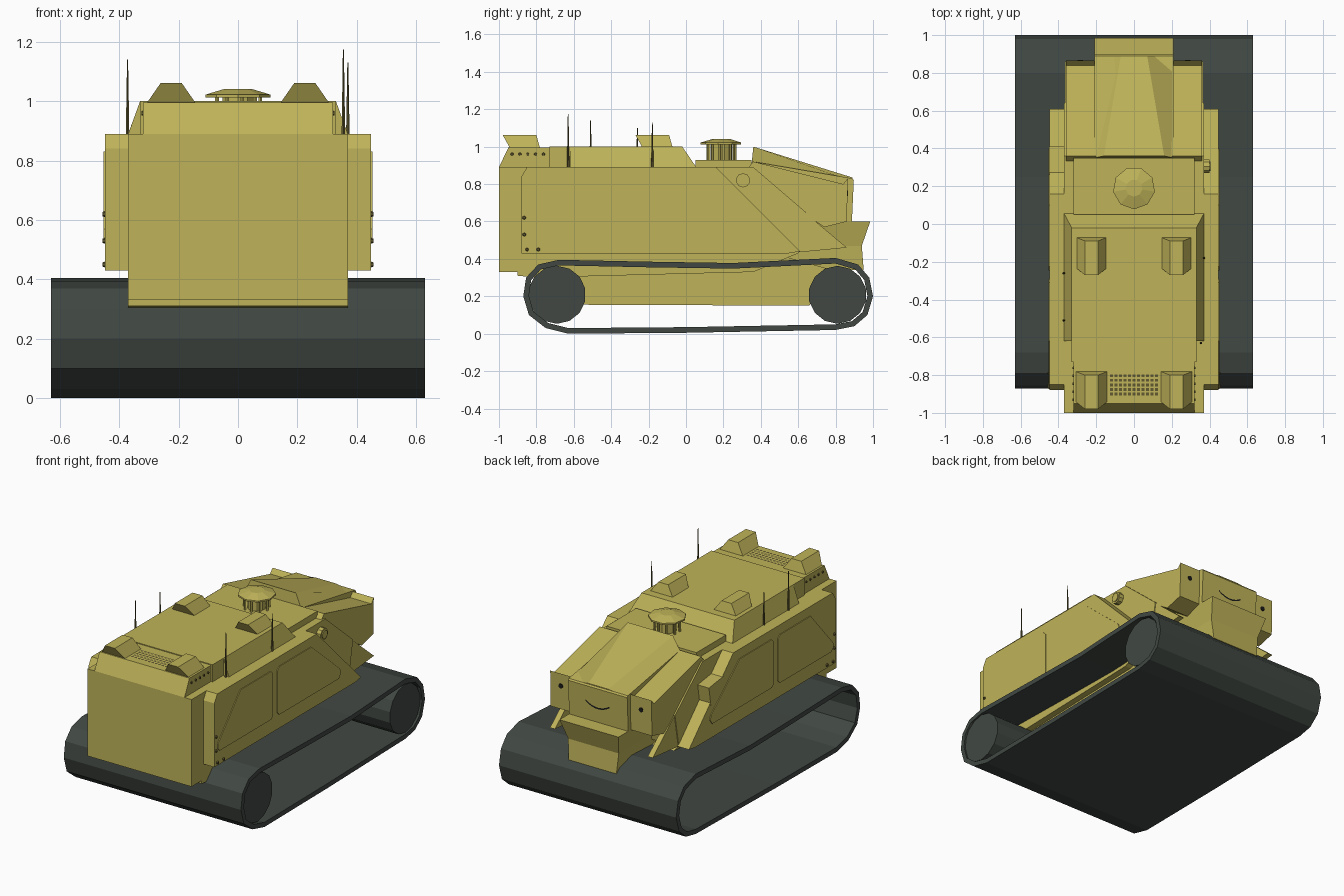
import bpy, bmesh, math
from mathutils import Vector

if "Cube" in bpy.data.objects:
    bpy.data.objects.remove(bpy.data.objects["Cube"])


def material(name, rgb):
    m = bpy.data.materials.new(name)
    m.use_nodes = True
    m.diffuse_color = (*rgb, 1)
    m.node_tree.nodes["Principled BSDF"].inputs["Base Color"].default_value = (*rgb, 1)
    return m


YELLOW = material("khaki_yellow", (0.52, 0.45, 0.10))
RUBBER = material("dark_green_grey", (0.052, 0.064, 0.055))
BLACK = material("black", (0.01, 0.01, 0.01))
BRONZE = material("dull_olive", (0.12, 0.10, 0.03))


def finish(name, bm, mat):
    bmesh.ops.recalc_face_normals(bm, faces=bm.faces)
    me = bpy.data.meshes.new(name)
    bm.to_mesh(me)
    bm.free()
    me.materials.append(mat)
    ob = bpy.data.objects.new(name, me)
    bpy.context.collection.objects.link(ob)
    return ob


def loft(name, a, b, mat=YELLOW):
    """Solid between two rings with the same number of points."""
    bm = bmesh.new()
    ra, rb = [bm.verts.new(p) for p in a], [bm.verts.new(p) for p in b]
    bm.faces.new(ra)
    bm.faces.new(rb)
    for i in range(len(ra)):
        j = (i + 1) % len(ra)
        bm.faces.new((ra[i], ra[j], rb[j], rb[i]))
    return finish(name, bm, mat)


def prism(name, yz, x0, x1, mat=YELLOW):
    """Side profile extruded across the width."""
    return loft(name, [(x0, *p) for p in yz], [(x1, *p) for p in yz], mat)


def rect(x0, x1, y0, y1, z):
    return [(x0, y0, z), (x1, y0, z), (x1, y1, z), (x0, y1, z)]


def box(name, x0, x1, y0, y1, z0, z1, mat=YELLOW):
    return loft(name, rect(x0, x1, y0, y1, z0), rect(x0, x1, y0, y1, z1), mat)


def cone(name, start, axis, r0, r1, depth, sides, mat=YELLOW):
    bm = bmesh.new()
    bmesh.ops.create_cone(bm, cap_ends=True, segments=sides, radius1=r0, radius2=r1, depth=depth)
    d = Vector(axis).normalized()
    rot = d.to_track_quat("Z", "Y").to_matrix().to_4x4()
    bmesh.ops.transform(bm, matrix=rot, verts=bm.verts)
    bmesh.ops.translate(bm, vec=Vector(start) + d * depth / 2, verts=bm.verts)
    return finish(name, bm, mat)


# Full-width track belt: a hollow loop open at both sides
outer = [(-.87, .2), (-.855, .3), (-.79, .37), (-.68, .395), (-.2, .385), (.25, .378),
         (.8, .405), (.92, .37), (.98, .3), (1, .2), (.97, .1), (.9, .04), (.8, .02),
         (0, .005), (-.63, 0), (-.75, .03), (-.84, .1)]
T = .03
inner = []
for i, p in enumerate(outer):
    before, after = Vector(outer[i - 1]), Vector(outer[(i + 1) % len(outer)])
    d = (after - before).normalized()
    inner.append((p[0] + d.y * T, p[1] - d.x * T))
bm = bmesh.new()
rings = [[bm.verts.new((x, *p)) for p in ring] for x, ring in
         ((-.63, outer), (.63, outer), (.63, inner), (-.63, inner))]
for r in range(4):
    a, b = rings[r], rings[(r + 1) % 4]
    for i in range(len(outer)):
        j = (i + 1) % len(outer)
        bm.faces.new((a[i], a[j], b[j], b[i]))
finish("track_belt", bm, RUBBER)

# Drum wheels, on one side only
for name, y in (("front_wheel", -.69), ("back_wheel", .81)):
    cone(name, (.3, y, .208), (1, 0, 0), .155, .155, .32, 14, RUBBER)

# Hull
prism("hull", [(-1, .33), (-1, .89), (.36, .89), (.64, .65), (.6, .43), (.36, .33),
               (-.8, .3), (-.9, .31), (-.9, .33)], -.37, .37)
prism("lower_tub", [(-.75, .31), (-.58, .155), (.66, .15), (.75, .35), (.5, .42)], -.33, .33)

# Raised cabin roof with sloping sides and a sloping back
loft("cabin", rect(-.37, .37, -.62, .055, .89), rect(-.33, .33, -.62, -.02, 1.0))
box("cabin_middle", -.33, .33, -.73, -.6, .88, 1.0)
loft("front_roof", rect(-.32, .32, -1, -.72, .89), rect(-.32, .32, -.95, -.72, .995))

# Tapered roof pods with an overhanging front
for s in (-1, 1):
    for name, y in (("front_pod", -.98), ("middle_pod", -.27)):
        foot = [(s * .14, y + .04), (s * .31, y + .04), (s * .31, y + .2), (s * .14, y + .2)]
        cap = [(s * .19, y), (s * .26, y), (s * .26, y + .18), (s * .19, y + .18)]
        loft(name, [(*p, .99) for p in foot], [(*p, 1.062) for p in cap])

# Roof grille
bm = bmesh.new()
for i in range(11):
    for j in range(5):
        x, y = (i - 5) * .024, -.9 + j * .024
        bm.faces.new([bm.verts.new(p) for p in rect(x - .008, x + .008, y - .007, y + .007, .9975)])
finish("roof_grille", bm, BRONZE)

# Sponsons, side panels and bolts
sponson = [(-.88, .43), (-.88, .84), (-.85, .89), (.16, .89), (.61, .44), (.55, .43)]
panels = [[(-.85, .57), (-.62, .83), (-.31, .83), (-.29, .81), (-.29, .54), (-.31, .52),
           (-.83, .52), (-.85, .54)],
          [(-.245, .54), (-.245, .81), (-.225, .83), (.1, .83), (.39, .58), (.4, .55),
           (.38, .52), (-.225, .52)]]
for s in (-1, 1):
    prism("sponson", sponson, s * .36, s * .448)
    for p in panels:
        prism("side_panel", p, s * .44, s * .453)
    for y, z in ((-.865, .62), (-.865, .53), (-.85, .45), (-.79, .45)):
        cone("side_bolt", (s * .445, y, z), (s, 0, 0), .011, .007, .012, 6, BRONZE)
    for i in range(5):
        cone("roof_bolt", (s * .315, -.93 + i * .042, .96), (s, 0, 0), .01, .007, .01, 6, BRONZE)
    # Pointed fin behind the hull side
    prism("side_fin", [(.55, .72), (.86, .46), (.6, .435), (.5, .55)], s * .33, s * .365)
    # Shoulder beside the nose, with a small eye
    prism("nose_shoulder", [(.3, .85), (.36, .92), (.84, .8), (.865, .83), (.86, .6), (.74, .57),
                            (.62, .65)], s * .2, s * .36)
    cone("eye", (s * .285, .861, .75), (0, 1, 0), .015, .015, .006, 12, BLACK)

# Lamp box on one side, round lamp on the other
prism("lamp_box", [(.26, .78), (.41, .76), (.39, .64), (.3, .7)], -.45, -.36)
cone("round_lamp", (.35, .305, .82), (1, 0, 0), .038, .038, .05, 10)
cone("lamp_lens", (.4, .305, .82), (1, 0, 0), .027, .027, .006, 10)

# Deck plate and mushroom vent
box("deck_plate", -.32, .32, .05, .35, .88, .93)
cone("vent_stem", (0, .19, .92), (0, 0, 1), .055, .055, .1, 10)
for i in range(9):
    a = i * math.tau / 9
    cone("vent_post", (.075 * math.cos(a), .19 + .075 * math.sin(a), .92), (0, 0, 1),
         .007, .007, .1, 5)
cone("vent_rim", (0, .19, 1.012), (0, 0, 1), .112, .112, .01, 9)
cone("vent_cap", (0, .19, 1.022), (0, 0, 1), .112, .045, .02, 9)

# Nose: block, raised tapering hood and chin
prism("nose_block", [(.36, .6), (.36, .92), (.89, .83), (.897, .82), (.887, .6)], -.21, .21)
loft("hood", [(-.21, .35, .9), (-.16, .36, 1.0), (.16, .36, 1.0), (.21, .35, .9)],
     [(-.21, .89, .815), (-.07, .89, .835), (.07, .89, .835), (.21, .89, .815)])
loft("chin_visor", rect(-.21, .21, .5, .985, .6), rect(-.18, .18, .5, .94, .47))
loft("chin", rect(-.18, .18, .5, .94, .47), rect(-.17, .17, .5, .95, .34))

# Painted smile
bm = bmesh.new()
last = None
for i in range(13):
    x = -.085 + i * .17 / 12
    z = .695 + 4 * x * x
    pair = [bm.verts.new((x, .897, z + h)) for h in (-.005, .005)]
    if last:
        bm.faces.new((last[0], last[1], pair[1], pair[0]))
    last = pair
finish("smile", bm, BLACK)

# Whip antennas
for x, y, top in ((.355, -.63, 1.175), (.37, -.18, 1.13), (-.372, -.51, 1.14), (-.372, -.26, 1.1)):
    cone("antenna", (x, y, .88), (0, 0, 1), .007, .002, top - .88, 6, BRONZE)
